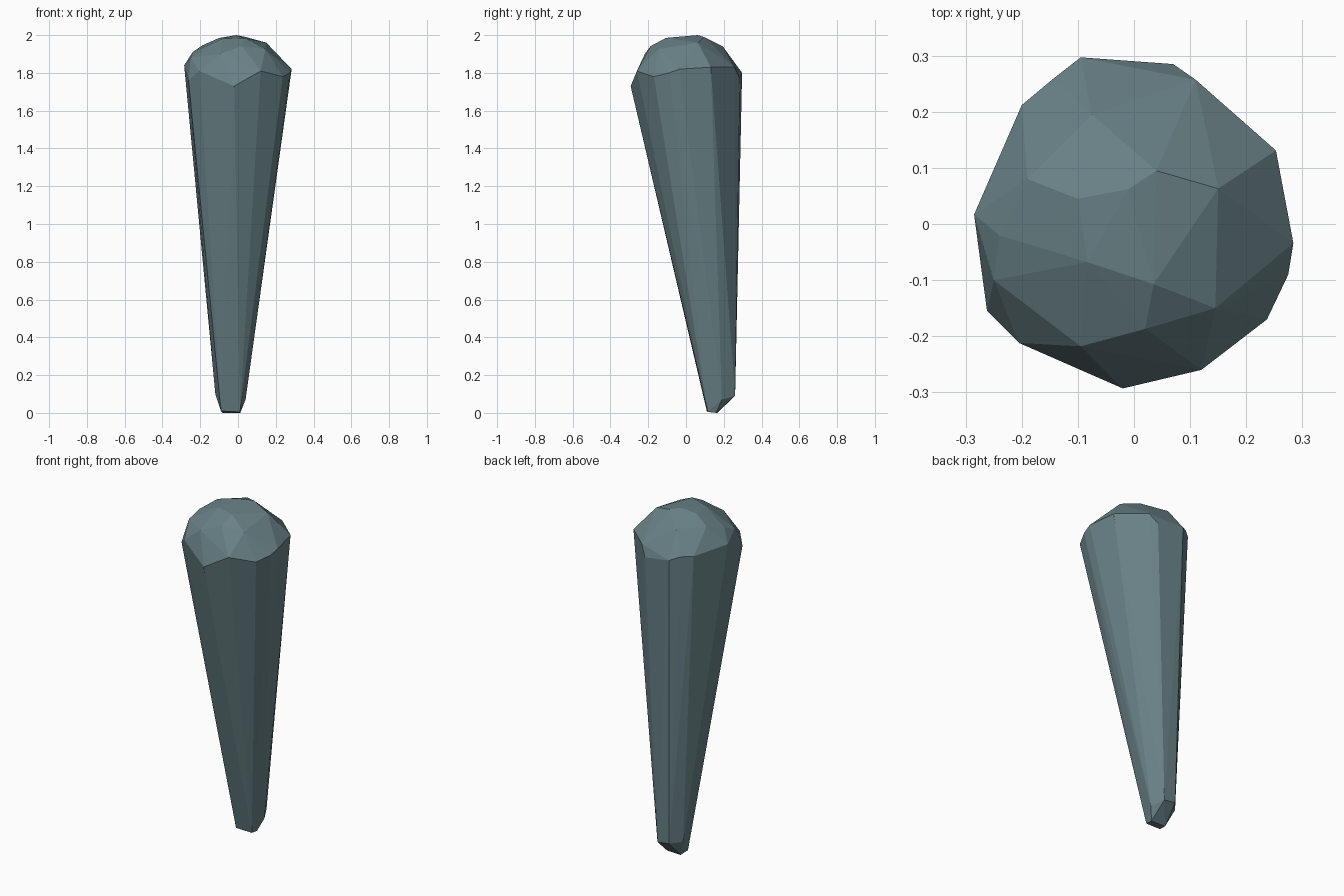
import bpy, bmesh

# rounded knob: widest ring of corners
rim = [(-.02, -.293, 1.73), (.12, -.26, 1.81), (.237, -.17, 1.78), (.275, -.09, 1.80),
       (.284, -.034, 1.82), (.253, .131, 1.83), (.11, .257, 1.83), (.07, .285, 1.77),
       (-.095, .297, 1.80), (-.145, .258, 1.82), (-.2, .212, 1.82), (-.285, .017, 1.84),
       (-.262, -.155, 1.76), (-.205, -.212, 1.81)]

# facet corners of the dome on top
dome = [(-.25, -.1, 1.88), (-.24, -.02, 1.91), (-.19, .08, 1.945), (-.1, .045, 1.985),
        (-.01, .062, 2.0), (.04, .095, 1.99), (-.075, .195, 1.94), (.15, .063, 1.96),
        (.145, -.15, 1.925), (.035, -.107, 1.985), (-.083, -.068, 1.98),
        (.02, -.187, 1.942), (-.095, -.218, 1.90)]

# narrow chipped foot
foot = [(-.09, .11, .01), (.01, .115, .005), (.012, .16, 0), (-.08, .165, 0),
        (.04, .19, .07), (-.12, .2, .1), (-.07, .26, .1), (.005, .26, .09)]

# wrap a flat-faced skin around the three groups of corners
bm = bmesh.new()
for p in rim + dome + foot:
    bm.verts.new(p)
res = bmesh.ops.convex_hull(bm, input=bm.verts[:])
loose = [v for v in bm.verts if not v.link_faces]
bmesh.ops.delete(bm, geom=loose, context='VERTS')
bmesh.ops.recalc_face_normals(bm, faces=bm.faces[:])
mesh = bpy.data.meshes.new("tapered_club")
bm.to_mesh(mesh)
bm.free()
club = bpy.data.objects.new("tapered_club", mesh)
bpy.context.collection.objects.link(club)

# slate blue-grey stone
mat = bpy.data.materials.new("slate")
mat.diffuse_color = (.14, .22, .24, 1)
mesh.materials.append(mat)
